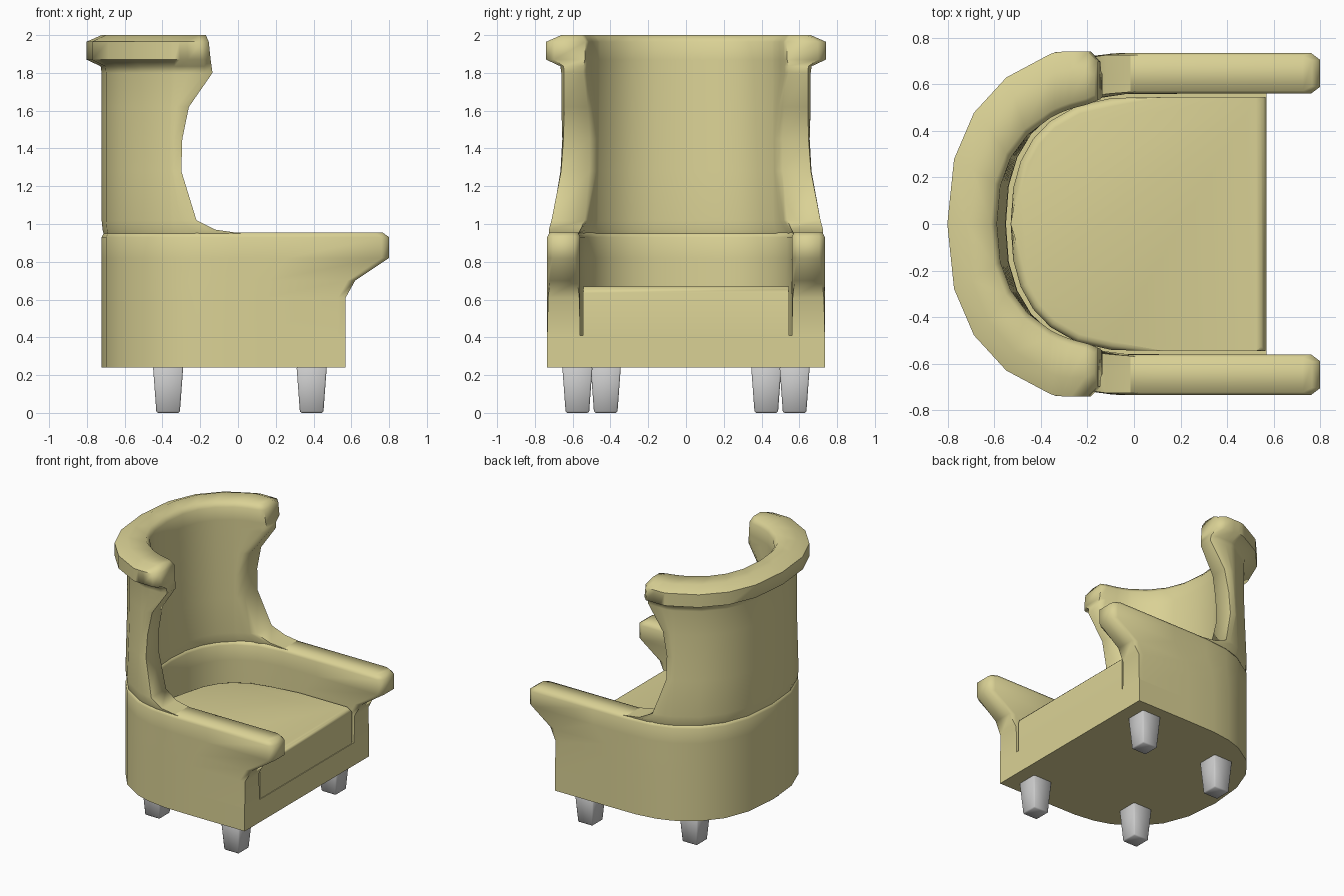
import bpy, bmesh, math

if "Cube" in bpy.data.objects:
    bpy.data.objects.remove(bpy.data.objects["Cube"])

P = 2.4          # squareness of the rounded back
XS = -0.36       # where the straight side turns into the back curve
ARC = 8

fabric = bpy.data.materials.new("fabric")
fabric.diffuse_color = (0.70, 0.64, 0.30, 1)
fabric.use_nodes = True
fabric.node_tree.nodes["Principled BSDF"].inputs["Base Color"].default_value = fabric.diffuse_color


def side_y(x, a, b):
    return b if x >= 0 else b * (1 - min(1, -x / a) ** P) ** (1 / P)


def path(xf, a, b, cap, taper, arc=ARC):
    """U-shaped plan curve from the +y front, round the back, to the -y front."""
    xs = [xf, xf - 0.04]
    xs += [xs[1] + (XS - xs[1]) * t for t in (0.45, 0.7, 0.87)]
    half = [(x, min(side_y(x, a, b), cap)) for x in xs]
    half[0] = (xf, half[0][1] - taper)
    phi = math.acos((-XS / a) ** (P / 2))
    mid = []
    for i in range(arc + 1):
        t = phi * (1 - 2 * i / arc)
        y = b * abs(math.sin(t)) ** (2 / P)
        mid.append((-a * math.cos(t) ** (2 / P), math.copysign(min(y, cap), t)))
    return half + mid + [(x, -y) for x, y in reversed(half)]


def finish(name, bm, angle, mat=fabric):
    bmesh.ops.recalc_face_normals(bm, faces=bm.faces)
    me = bpy.data.meshes.new(name)
    bm.to_mesh(me)
    bm.free()
    ob = bpy.data.objects.new(name, me)
    bpy.context.collection.objects.link(ob)
    if mat:
        me.materials.append(mat)
    bpy.ops.object.select_all(action='DESELECT')
    ob.select_set(True)
    bpy.context.view_layer.objects.active = ob
    bpy.ops.object.shade_smooth_by_angle(angle=math.radians(angle))
    return ob


def wall(name, levels):
    """Loft a U-shaped wall; each level is (z, front x, flare, inset, end taper)."""
    bm = bmesh.new()
    rings = []
    for z, xf, flare, inset, taper in levels:
        t = max(0, (z - 0.95) / 1.05)
        b = 0.735 - 0.035 * min(1, max(0, (z - 1.02) / 0.48)) + flare - inset
        cap = b - 0.04 if z > 1.2 else b
        outer = path(xf, 0.722 + flare - inset, b, cap, taper + flare * 0.4)
        inner = path(xf, 0.55 + 0.04 * t + inset, 0.56 - 0.03 * t + inset, 9, -taper)
        rings.append([bm.verts.new((x, y, z)) for x, y in outer + inner[::-1]])
    n = len(rings[0])
    for lo, hi in zip(rings, rings[1:]):
        for i in range(n):
            j = (i + 1) % n
            bm.faces.new((lo[i], lo[j], hi[j], hi[i]))
    for r in (rings[0], rings[-1]):
        for i in range(n // 2 - 1):
            bm.faces.new((r[i], r[i + 1], r[n - 2 - i], r[n - 1 - i]))
    return finish(name, bm, 65)


def slab(name, outline, z0, z1, bevel=0):
    """Extrude a plan outline, optionally rounding its top edge."""
    bm = bmesh.new()
    lo = [bm.verts.new((x, y, z0)) for x, y in outline]
    hi = [bm.verts.new((x, y, z1)) for x, y in outline]
    bm.faces.new(lo)
    top = bm.faces.new(hi)
    for i in range(len(lo)):
        j = (i + 1) % len(lo)
        bm.faces.new((lo[i], lo[j], hi[j], hi[i]))
    if bevel:
        bmesh.ops.bevel(bm, geom=list(top.edges), offset=bevel, segments=3,
                        profile=0.5, affect='EDGES')
    return finish(name, bm, 50)


# Base under the seat
slab("base", path(0.57, 0.722, 0.735, 9, 0), 0.24, 0.41)

# Seat cushion
slab("seat_cushion", path(0.565, 0.53, 0.545, 9, 0), 0.405, 0.67, 0.035)

# Arms with overhanging fronts, joined round the back
wall("arms", [
    (0.41, 0.57, 0, 0, 0), (0.61, 0.57, 0, 0, 0.005), (0.70, 0.62, 0, 0, 0.015),
    (0.82, 0.80, 0, 0, 0.03), (0.93, 0.80, 0, 0, 0.03), (0.955, 0.765, 0, 0.012, 0.02),
])

# Tall wrap-around back with its rolled top rail
wall("back", [
    (0.95, 0.02, 0, 0.01, 0), (0.97, -0.12, 0, 0.005, 0), (1.02, -0.22, 0, 0, 0.005),
    (1.28, -0.30, 0, 0, 0.015), (1.45, -0.295, 0, 0, 0.015), (1.62, -0.26, 0, 0, 0.015),
    (1.80, -0.135, 0, 0, 0.015), (1.835, -0.14, 0.005, 0, 0.015),
    (1.87, -0.145, 0.08, 0, 0.01), (1.965, -0.155, 0.08, 0, 0.01),
    (2.0, -0.17, 0.025, 0.025, 0.01),
])

# Tapered legs
for name, x, y in (("front_leg", 0.39, 0.575), ("back_leg", -0.37, 0.425)):
    for side, s in (("left", 1), ("right", -1)):
        bm = bmesh.new()
        bmesh.ops.create_cube(bm, size=1)
        for v in bm.verts:
            h = 0.08 if v.co.z > 0 else 0.062
            v.co = (x + math.copysign(h, v.co.x), s * y + math.copysign(h, v.co.y),
                    0.245 if v.co.z > 0 else 0)
        bmesh.ops.bevel(bm, geom=list(bm.edges), offset=0.008, segments=1, affect='EDGES')
        finish(f"{name}_{side}", bm, 50, None)
